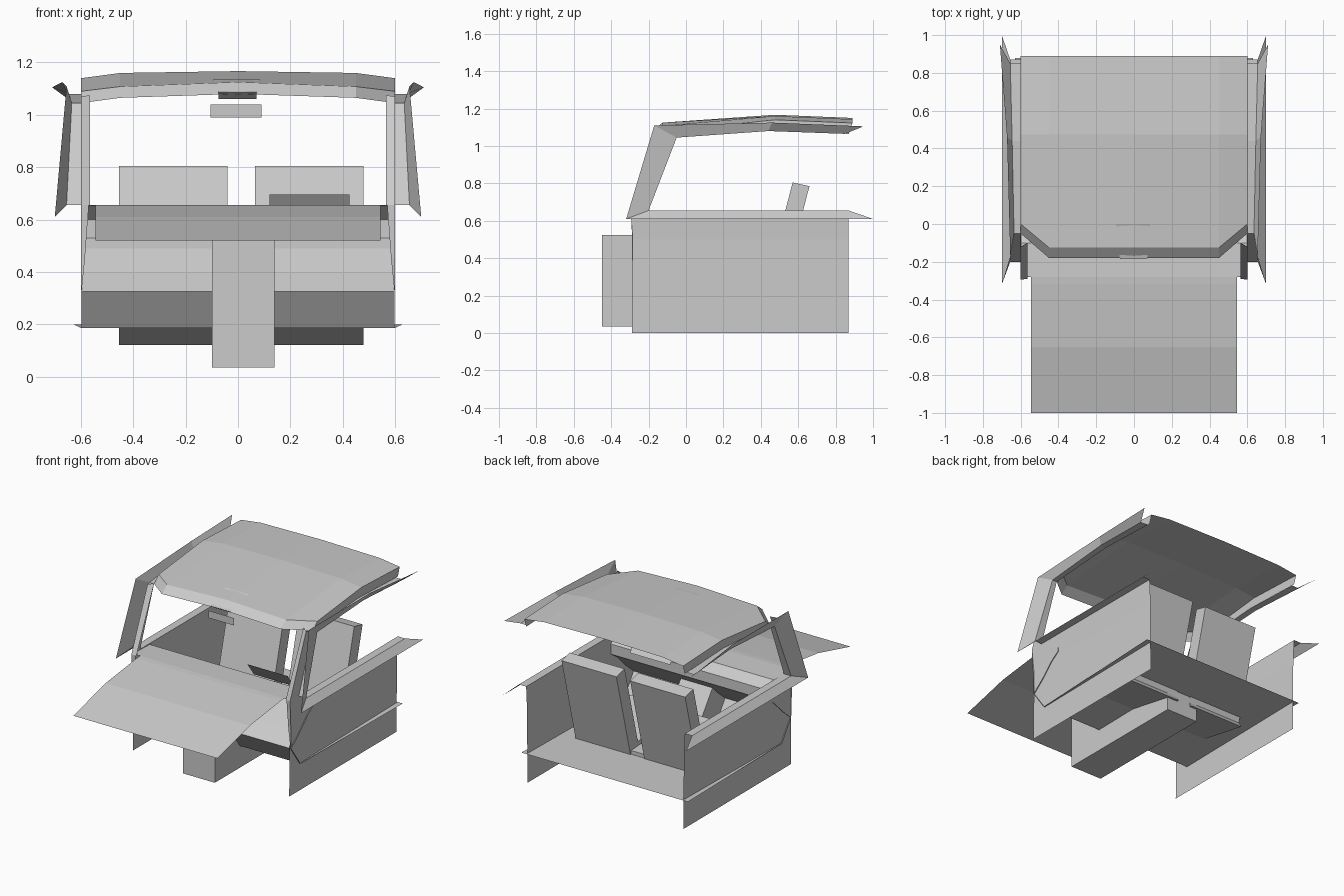
import bpy, bmesh


def sheet(name, rows, mirror=False):
    """Lofted surface through rows of points with equal counts."""
    bm = bmesh.new()
    grid = [[bm.verts.new(p) for p in row] for row in rows]
    for a, b in zip(grid, grid[1:]):
        for i in range(len(a) - 1):
            bm.faces.new((a[i], a[i + 1], b[i + 1], b[i]))
    bmesh.ops.recalc_face_normals(bm, faces=bm.faces)
    me = bpy.data.meshes.new(name)
    bm.to_mesh(me)
    bm.free()
    ob = bpy.data.objects.new(name, me)
    bpy.context.collection.objects.link(ob)
    if mirror:
        ob.modifiers.new("Mirror", 'MIRROR')
    return ob


def strip(name, x0, x1, profile):
    """Side profile (y, z) swept across the width."""
    return sheet(name, [[(x, y, z) for y, z in profile] for x in (x0, x1)])


def prism(name, x0, x1, profile):
    """Closed side profile (y, z) extruded across the width."""
    bm = bmesh.new()
    face = bm.faces.new([bm.verts.new((x0, y, z)) for y, z in profile])
    ext = bmesh.ops.extrude_face_region(bm, geom=[face])['geom']
    bmesh.ops.translate(bm, vec=(x1 - x0, 0, 0),
                        verts=[v for v in ext if isinstance(v, bmesh.types.BMVert)])
    if len([f for f in bm.faces]) < len(profile) + 2:
        bm.faces.new([v for v in bm.verts if v.co.x == x0])
    bmesh.ops.recalc_face_normals(bm, faces=bm.faces)
    me = bpy.data.meshes.new(name)
    bm.to_mesh(me)
    bm.free()
    ob = bpy.data.objects.new(name, me)
    bpy.context.collection.objects.link(ob)
    return ob


# Hood sheet
strip("hood", -0.545, 0.545, [(-0.28, 0.655), (-0.32, 0.652), (-0.65, 0.61), (-1.0, 0.52)])

# Dashboard and toe board
strip("dashboard", -0.598, 0.598, [(-0.28, 0.655), (-0.1, 0.65), (-0.04, 0.6), (-0.04, 0.53),
                                   (-0.1, 0.49), (-0.19, 0.40), (-0.28, 0.325), (-0.18, 0.185)])

# Floor, slightly wider at the rear
sheet("floor", [[(-0.598, -0.18, 0.185), (0.598, -0.18, 0.185)],
                [(-0.63, 0.88, 0.2), (0.63, 0.88, 0.2)]])

# Instrument panel
strip("instrument_panel", 0.12, 0.425, [(-0.07, 0.695), (0.0, 0.6)])

# Engine tunnel
prism("engine_tunnel", -0.10, 0.14, [(-0.45, 0.035), (0.5, 0.035), (0.5, 0.22), (0.0, 0.25),
                                     (-0.2, 0.525), (-0.45, 0.525)])

# Seats: tilted backrest and cushion
for side, x0, x1 in (("left", -0.455, -0.04), ("right", 0.065, 0.48)):
    prism(side + "_seat_back", x0, x1, [(0.57, 0.805), (0.66, 0.785), (0.49, 0.13), (0.40, 0.15)])
    prism(side + "_seat_cushion", x0, x1, [(0.03, 0.33), (0.44, 0.25), (0.52, 0.12), (0.05, 0.21)])

# Door panels
sheet("door_panel", [[(0.59, -0.29, 0), (0.59, 0.87, 0)],
                     [(0.593, -0.285, 0.5), (0.593, 0.87, 0.5)],
                     [(0.60, -0.295, 0.655), (0.60, 0.87, 0.655)]], True)

# Window surround: jamb, reveal and outward flare
loop = [  # inner x, y, z and outer x, y, z
    ((0.655, 0.87, 0.655), (0.70, 1.0, 0.61)),
    ((0.655, -0.20, 0.655), (0.70, -0.32, 0.61)),
    ((0.635, -0.05, 1.045), (0.655, -0.17, 1.11)),
    ((0.645, 0.44, 1.08), (0.672, 0.46, 1.125)),
    ((0.655, 0.85, 1.065), (0.71, 0.95, 1.105)),
]
sheet("window_surround", [[(0.60, a[1], a[2]), a, b] for a, b in loop], True)

# Windshield pillars
sheet("windshield_pillar", [
    [(0.565, -0.29, 0.655), (0.60, -0.295, 0.655), (0.60, -0.20, 0.655)],
    [(0.565, -0.10, 1.075), (0.60, -0.12, 1.07), (0.60, -0.05, 1.045)]], True)
sheet("pillar_foot", [[(0.57, -0.29, 0.655), (0.60, -0.295, 0.655)],
                      [(0.585, -0.29, 0.45), (0.60, -0.285, 0.45)],
                      [(0.597, -0.285, 0.33), (0.60, -0.285, 0.33)]], True)

# Roof, crowned in both directions, with the windshield header
sheet("roof", [
    [(0, -0.18, 1.08), (0.45, -0.18, 1.065), (0.60, -0.05, 1.045)],
    [(0, -0.125, 1.125), (0.45, -0.125, 1.108), (0.60, 0.0, 1.09)],
    [(0, 0.475, 1.167), (0.45, 0.475, 1.16), (0.60, 0.475, 1.14)],
    [(0, 0.89, 1.15), (0.45, 0.89, 1.143), (0.60, 0.89, 1.123)]], True)
sheet("roof_side", [
    [(0.60, -0.05, 1.045), (0.60, 0.44, 1.08), (0.60, 0.87, 1.065)],
    [(0.60, 0.0, 1.09), (0.60, 0.475, 1.14), (0.60, 0.89, 1.123)]], True)

# Overhead console and rear-view mirror
sheet("overhead_console", [[(-0.095, 0.0, 1.135), (0.085, 0.0, 1.135)],
                           [(-0.075, -0.185, 1.085), (0.07, -0.185, 1.085)],
                           [(-0.075, -0.15, 1.06), (0.07, -0.15, 1.06)]])
sheet("mirror", [[(-0.105, -0.17, 0.99), (0.09, -0.17, 0.99)],
                 [(-0.105, -0.17, 1.04), (0.09, -0.17, 1.04)]])
